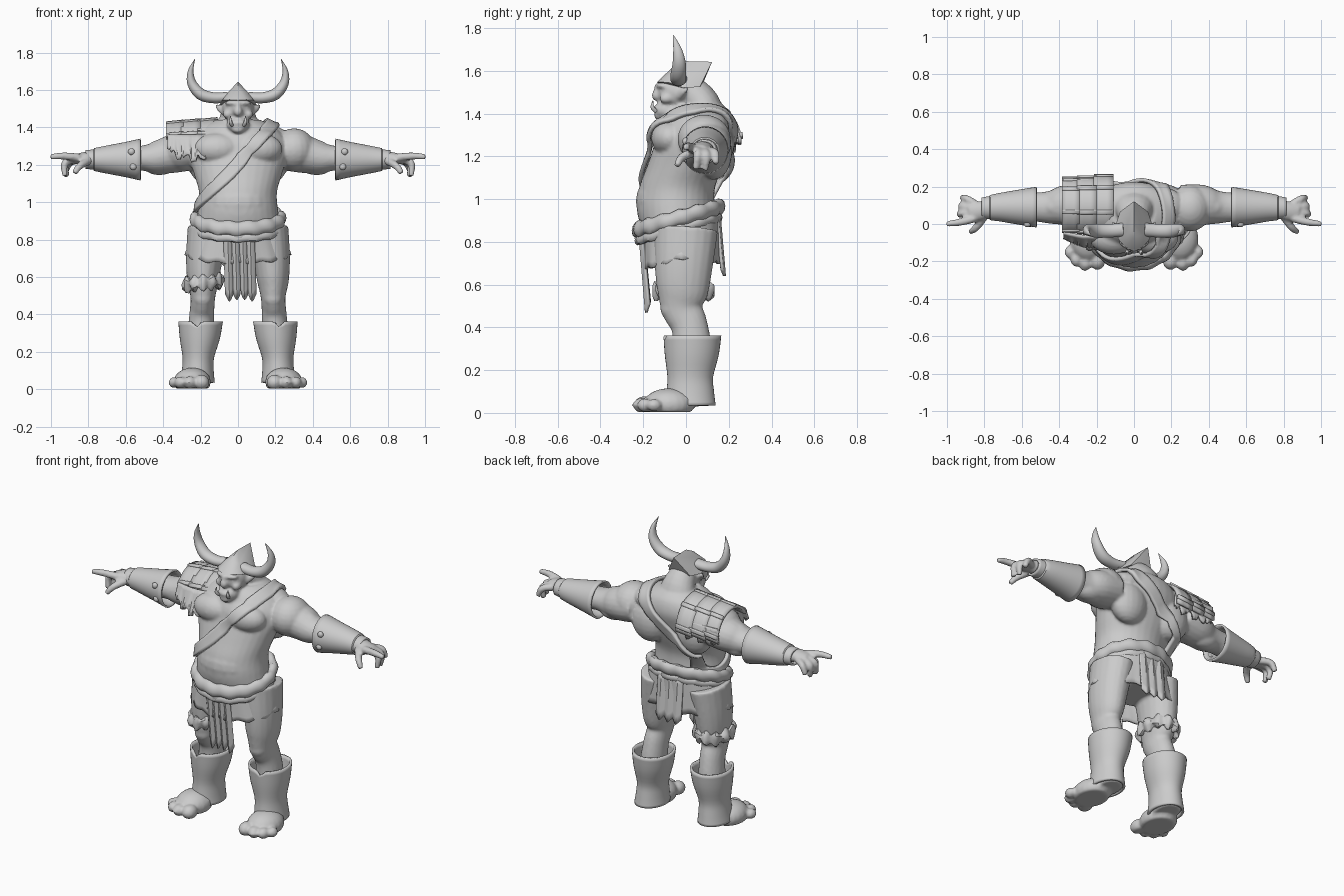
import bpy, bmesh, random
from math import sin, cos, pi, radians
from mathutils import Vector, Matrix

if "Cube" in bpy.data.objects:
    bpy.data.objects.remove(bpy.data.objects["Cube"])

random.seed(4)


def spline(p, k=5):
    """Catmull-Rom resampling of a list of tuples."""
    q = [p[0]] + list(p) + [p[-1]]
    out = []
    for i in range(len(p) - 1):
        for j in range(k):
            t = j / k
            out.append([.5 * (2*b + (c - a)*t + (2*a - 5*b + 4*c - d)*t*t + (3*b - a - 3*c + d)*t**3)
                        for a, b, c, d in zip(*q[i:i + 4])])
    return out + [list(p[-1])]


def lerp_profile(p, v):
    f = min(max(v, 0), 1) * (len(p) - 1)
    i = min(int(f), len(p) - 2)
    return [a + (b - a) * (f - i) for a, b in zip(p[i], p[i + 1])]


def tube(bm, pts, s=1, n=20, flat=False):
    """Closed limb through (x, y, z, side radius, y radius)."""
    pts = spline(pts)
    pos = [Vector((p[0] * s, p[1], p[2])) for p in pts]
    rings = []
    for i, p in enumerate(pts):
        t = Vector((0, 0, 1)) if flat else (pos[min(i + 1, len(pos) - 1)] - pos[max(i - 1, 0)]).normalized()
        a = t.cross(Vector((0, 1, 0))).normalized()
        b = a.cross(t)
        rings.append([bm.verts.new(pos[i] + a * p[3] * cos(2*pi*k/n) + b * p[4] * sin(2*pi*k/n)) for k in range(n)])
    for r, q in zip(rings, rings[1:]):
        for k in range(n):
            bm.faces.new((r[k], r[(k + 1) % n], q[(k + 1) % n], q[k]))
    bm.faces.new(rings[0])
    bm.faces.new(rings[-1])


def ball(bm, c, r, s=1):
    bmesh.ops.create_uvsphere(bm, u_segments=20, v_segments=12, radius=1,
                              matrix=Matrix.Translation((c[0] * s, c[1], c[2])) @ Matrix.Diagonal((*r, 1)))


def finish(name, bm, mirror=False):
    bmesh.ops.recalc_face_normals(bm, faces=bm.faces[:])
    me = bpy.data.meshes.new(name)
    bm.to_mesh(me)
    bm.free()
    me.polygons.foreach_set("use_smooth", [True] * len(me.polygons))
    me.set_sharp_from_angle(angle=radians(40))
    ob = bpy.data.objects.new(name, me)
    bpy.context.collection.objects.link(ob)
    if mirror:
        ob.modifiers.new("mirror", 'MIRROR').use_mirror_merge = False
    return ob


def sheet(name, fn, nu, nv, thick=.014, mirror=False, wrap=None):
    """Thick sheet from fn(u, v); edges that meet are welded."""
    bm = bmesh.new()
    g = [[bm.verts.new(fn(i / nu, j / nv)) for j in range(nv + 1)] for i in range(nu + 1)]
    for i in range(nu):
        for j in range(nv):
            bm.faces.new((g[i][j], g[i + 1][j], g[i + 1][j + 1], g[i][j + 1]))
    bmesh.ops.remove_doubles(bm, verts=bm.verts[:], dist=1e-5)
    ob = finish(name, bm, mirror)
    if wrap:
        m = ob.modifiers.new("wrap", 'SHRINKWRAP')
        m.target, m.wrap_mode, m.offset = wrap, 'ABOVE_SURFACE', .014
    m = ob.modifiers.new("thick", 'SOLIDIFY')
    m.thickness, m.offset = thick, 0
    return ob


def zig(u, n):
    return abs((u * n) % 1 - .5) * 2


# --- body: overlapping volumes fused by a voxel remesh ---
bm = bmesh.new()
torso = [(.74, .17, -.13, .13), (.85, .225, -.2, .14), (.95, .215, -.23, .135), (1.05, .208, -.22, .135),
         (1.15, .235, -.185, .17), (1.25, .265, -.15, .205), (1.33, .26, -.13, .225), (1.4, .2, -.09, .21),
         (1.44, .12, -.05, .175)]
tube(bm, [(0, (f + b) / 2, z, w, (b - f) / 2) for z, w, f, b in torso], n=32, flat=True)
ball(bm, (0, -.075, .99), (.195, .16, .15))
tube(bm, [(0, .1, 1.34, .15, .1), (0, .07, 1.45, .1, .085), (0, .0, 1.52, .07, .075)])
# head
ball(bm, (0, -.035, 1.5), (.085, .1, .085))
ball(bm, (0, -.085, 1.415), (.062, .066, .048))
ball(bm, (0, -.105, 1.53), (.072, .038, .017))
ball(bm, (0, -.137, 1.485), (.024, .024, .026))
ball(bm, (0, -.13, 1.515), (.015, .022, .03))
ball(bm, (0, -.13, 1.425), (.045, .025, .014))
ball(bm, (0, -.125, 1.39), (.035, .024, .022))
for s in (1, -1):
    ball(bm, (.055, -.09, 1.47), (.026, .034, .024), s)
    tube(bm, [(.07, -.03, 1.49, .03, .02), (.1, -.01, 1.505, .018, .014), (.118, .01, 1.52, .006, .006)], s)
    # chest, shoulders and back
    ball(bm, (.108, -.075, 1.285), (.13, .088, .085), s)
    ball(bm, (.14, .1, 1.345), (.13, .1, .07), s)
    ball(bm, (.3, .085, 1.28), (.115, .125, .115), s)
    ball(bm, (.15, .13, 1.22), (.12, .085, .13), s)
    # arm and hand
    tube(bm, [(.25, .1, 1.27, .1, .11), (.36, .1, 1.255, .1, .11), (.44, .09, 1.238, .085, .09),
              (.52, .09, 1.235, .066, .078), (.62, .09, 1.23, .068, .072), (.77, .085, 1.23, .042, .05),
              (.82, .07, 1.235, .034, .05), (.88, .06, 1.23, .024, .048)], s)
    ball(bm, (.41, .09, 1.275), (.08, .06, .06), s)
    ball(bm, (.42, .11, 1.2), (.09, .06, .055), s)
    for f in ([(.85, .03, 1.238), (.93, .01, 1.247), (1.003, 0, 1.243)],
              [(.86, .055, 1.23), (.925, .055, 1.21), (.925, .045, 1.14)],
              [(.86, .08, 1.225), (.92, .095, 1.205), (.915, .09, 1.135)],
              [(.84, .1, 1.225), (.895, .135, 1.215), (.92, .14, 1.165)],
              [(.80, .04, 1.22), (.845, -.02, 1.195), (.875, -.042, 1.155)]):
        tube(bm, [(*p, r, r) for p, r in zip(f, (.022, .02, .015))], s, 12)
    # leg
    tube(bm, [(.16, 0, .86, .11, .15), (.18, -.01, .7, .098, .137), (.187, -.015, .58, .085, .122),
              (.188, -.018, .49, .066, .098), (.193, .015, .41, .066, .086), (.2, .03, .3, .07, .09),
              (.212, .025, .17, .064, .088), (.213, .03, .03, .07, .09)], s)
    ball(bm, (.188, -.075, .49), (.05, .045, .055), s)
    # foot and toes
    tube(bm, [(.213, .05, .05, .075, .075), (.222, -.02, .07, .09, .08), (.25, -.11, .05, .045, .1),
              (.27, -.18, .04, .03, .085)], s, flat=True)
    ball(bm, (.245, -.08, .04), (.1, .12, .075), s)
    for x, y, r in ((.195, -.195, .042), (.258, -.207, .034), (.308, -.19, .032), (.342, -.15, .029)):
        ball(bm, (x, y, .036), (r, r * 1.2, r), s)
for v in bm.verts:
    v.co.z = max(v.co.z, .003)
body = finish("body", bm)
m = body.modifiers.new("fuse", 'REMESH')
m.mode, m.voxel_size, m.use_smooth_shade = 'VOXEL', .009, True
m = body.modifiers.new("soften", 'SMOOTH')
m.factor, m.iterations = .5, 3

# --- helmet with swept ridge ---
bm = bmesh.new()
half = [(.045, -.125, 1.548), (.085, -.08, 1.545), (.1, -.01, 1.52), (.075, .065, 1.525), (.05, -.06, 1.59)]
for p in half + [(-x, y, z) for x, y, z in half] + [(0, -.138, 1.545), (0, -.07, 1.61), (0, 0, 1.645), (0, .122, 1.642), (0, .075, 1.53)]:
    bm.verts.new(p)
bmesh.ops.convex_hull(bm, input=bm.verts[:])
finish("helmet", bm)

# --- horns and tusks ---
bm = bmesh.new()
tube(bm, [(.055, -.03, 1.562, .028, .036), (.13, -.036, 1.558, .029, .036), (.2, -.036, 1.578, .031, .037),
          (.246, -.032, 1.635, .025, .031), (.253, -.04, 1.7, .015, .02), (.23, -.06, 1.767, .001, .002)])
finish("horns", bm, True)
bm = bmesh.new()
tube(bm, [(.032, -.14, 1.41, .01, .01), (.04, -.157, 1.43, .009, .009), (.04, -.155, 1.46, .002, .002)], n=10)
finish("tusks", bm, True)

# --- chest strap, wrapped on the body ---
def strap(u, v):
    a, w = 2 * pi * u, (v - .5) * .075
    k = .315 * cos(a)
    return (-.03 + .68 * k - .73 * w, .02 + .25 * sin(a), 1.19 + .73 * k + .68 * w)
sheet("chest_strap", strap, 72, 5, .02, wrap=body)

# --- rolled belt, buckle ---
def belt(r0, h, dz):
    def fn(u, v):
        a, b = 2 * pi * u, 2 * pi * v
        k = 1 + .12 * sin(14 * a + b)
        rr = r0 + h * .75 * k * cos(b)
        y = -.035 + (rr - .04) * sin(a)
        return (rr * cos(a), y, .915 + dz + .27 * y + h * k * sin(b))
    return fn
sheet("belt_roll", belt(.228, .036, .005), 96, 12, .004)
sheet("belt_lower_roll", belt(.226, .022, -.045), 96, 10, .004)
bm = bmesh.new()
ball(bm, (0, -.222, .815), (.035, .018, .022))
finish("buckle", bm)

# --- pleated skirt, loincloth and back flap ---
def skirt(u, v):
    a = 2 * pi * u
    pl = 1 + .035 * v * (zig(u, 14) - .5)
    top = .88 + .05 * sin(a)
    hem = .715 - .05 * max(0, -sin(a)) - .02 * max(0, sin(a)) + .015 * zig(u + .03, 14)
    return ((.22 + .055 * v) * pl * cos(a), -.02 + (.175 + .0 * v) * pl * sin(a), top + (hem - top) * v)
sheet("skirt", skirt, 112, 6)
sheet("loincloth", lambda u, v: (-.065 + .16 * u - .01 * (1 - v), -.215 + .03 * v + .014 * zig(u, 4),
                                 .83 - v * (.35 - .045 * zig(u, 4) + .03 * abs(u - .5))), 32, 8)
sheet("back_flap", lambda u, v: (-.085 + .17 * u, .155 + .025 * v - .012 * zig(u, 3),
                                 .93 - v * (.29 - .03 * zig(u, 3))), 24, 6)

# --- boots and bracers ---
boot_p = [(.2, .112, .03, .128, .362), (.204, .1, .027, .119, .27), (.212, .077, .02, .1, .17),
          (.215, .078, .02, .104, .1), (.217, .086, .02, .112, .035)]
def boot(u, v):
    cx, rx, cy, ry, z = lerp_profile(spline(boot_p), v)
    a = 2 * pi * u
    notch = .03 * max(0, 1 - v * 4) * max(0, 1 - abs(u - .78) * 25)
    return (cx + rx * cos(a), cy + ry * sin(a), max(.012, z - notch))
sheet("boots", boot, 40, 14, .014, True)

brace_p = [(.52, .106, .103), (.6, .088, .09), (.7, .069, .073), (.765, .056, .062), (.77, .048, .056), (.815, .044, .05)]
def bracer(u, v):
    x, rz, ry = lerp_profile(brace_p, v)
    a = 2 * pi * u
    return (x, .09 + ry * cos(a) - .05 * max(0, x - .72), 1.228 + rz * sin(a))
sheet("bracers", bracer, 36, 15, .012, True)
bm = bmesh.new()
for x, z in ((.56, 1.19), (.57, 1.27)):
    ball(bm, (x, -.003, z), (.018, .014, .018))
finish("bracer_studs", bm, True)

# --- shoulder armour: curved plates, ridges and ragged hide ---
def plate(x0, x1, r, a0, a1):
    def fn(u, v):
        a = radians(a0 + (a1 - a0) * u)
        return (x0 + (x1 - x0) * v, .092 - r * cos(a), 1.268 + .01 * v + (r + .003) * sin(a))
    return fn
for i, (x0, x1, r) in enumerate(((-.385, -.29, .146), (-.305, -.2, .153), (-.215, -.11, .159))):
    sheet(f"shoulder_plate_{i}", plate(x0, x1, r, 28, 185), 24, 3, .016)
    for k, a in enumerate((34, 80, 128, 172)):
        sheet(f"shoulder_ridge_{i}_{k}", plate(x0, x1, r + .009, a - 4, a + 4), 3, 2, .014)
ragged = [random.uniform(-.025, .025) for _ in range(31)]
sheet("front_hide", lambda u, v: (-.375 + .25 * u, -.045 - .03 * v - .06 * u * v - .02 * sin(pi * u),
                                  1.36 - v * (.09 + .035 * sin(pi * u) + ragged[round(u * 30)])), 30, 5)
sheet("back_hide", lambda u, v: (-.38 + .27 * u, .235 - .01 * v,
                                 1.34 - v * (.1 + ragged[30 - round(u * 30)])), 30, 4)

# --- fur band on one leg ---
def cuff(u, v):
    a, b = 2 * pi * u, 2 * pi * v
    k = .02 + .007 * sin(11 * a) + .004 * sin(3 * b + 5 * a)
    return (-.187 + (.086 + k * cos(b)) * cos(a), -.012 + (.121 + k * cos(b)) * sin(a), .57 + .01 * cos(a) + 1.7 * k * sin(b))
sheet("leg_band", cuff, 66, 12, .003)
